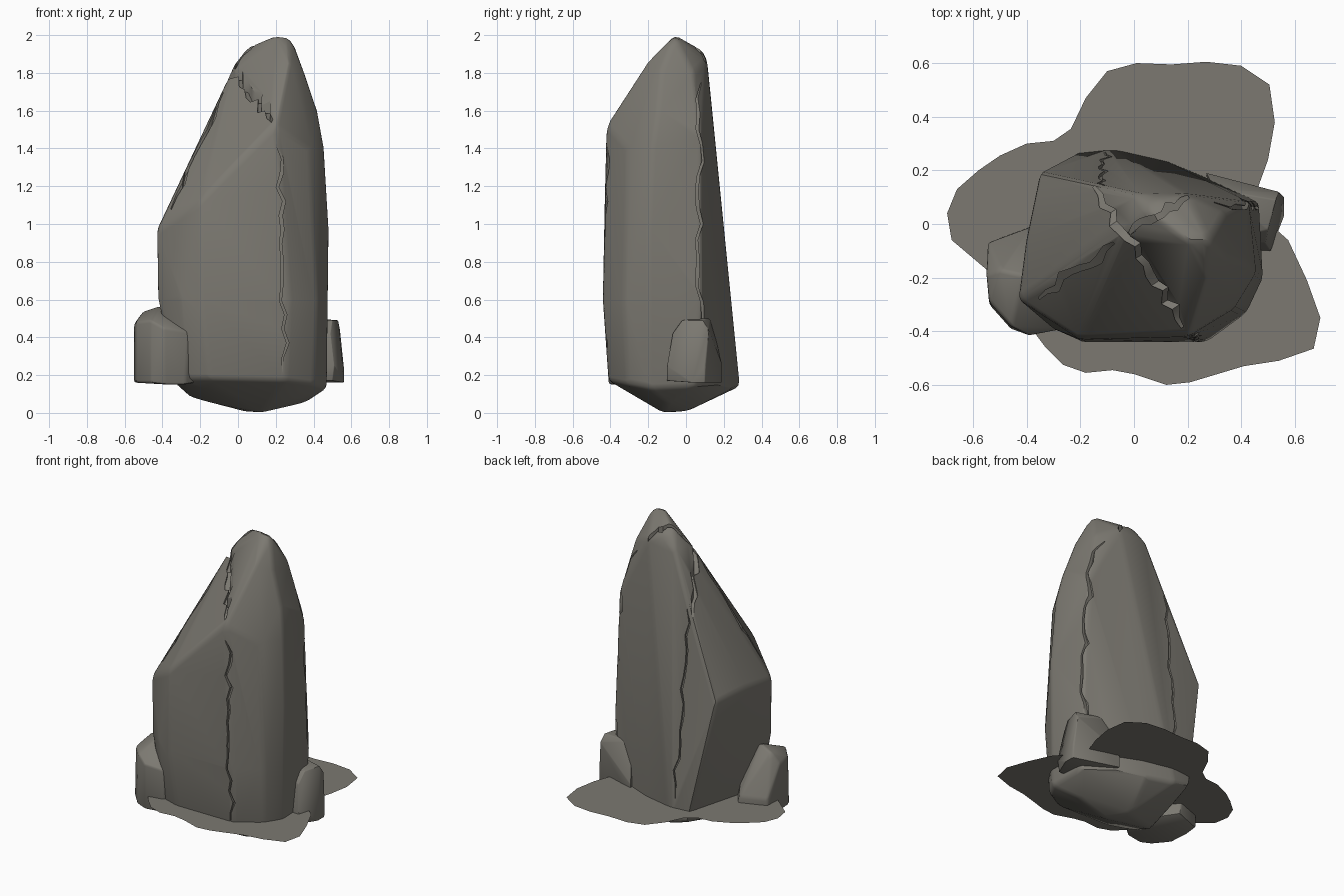
import bpy, bmesh, random
from mathutils import Vector
from mathutils.bvhtree import BVHTree

if "Cube" in bpy.data.objects:
    bpy.data.objects.remove(bpy.data.objects["Cube"])

random.seed(4)
stone = bpy.data.materials.new("weathered_stone")
stone.diffuse_color = (0.20, 0.19, 0.165, 1)
stone.use_nodes = True
stone.node_tree.nodes["Principled BSDF"].inputs["Base Color"].default_value = stone.diffuse_color


def add_object(name, bm):
    mesh = bpy.data.meshes.new(name)
    bm.to_mesh(mesh)
    bm.free()
    ob = bpy.data.objects.new(name, mesh)
    bpy.context.collection.objects.link(ob)
    mesh.materials.append(stone)
    return ob


def apply_all(ob):
    dg = bpy.context.evaluated_depsgraph_get()
    mesh = bpy.data.meshes.new_from_object(ob.evaluated_get(dg))
    ob.modifiers.clear()
    ob.data = mesh


def hull_rock(name, corners, bevel):
    """Boulder: convex hull of its corners with rounded edges."""
    bm = bmesh.new()
    for c in corners:
        bm.verts.new(c)
    res = bmesh.ops.convex_hull(bm, input=bm.verts)
    loose = {g for g in res["geom_interior"] if isinstance(g, bmesh.types.BMVert)}
    bmesh.ops.delete(bm, geom=list(loose), context='VERTS')
    bmesh.ops.dissolve_limit(bm, angle_limit=0.07, verts=bm.verts, edges=bm.edges)
    bmesh.ops.recalc_face_normals(bm, faces=bm.faces)
    ob = add_object(name, bm)
    m = ob.modifiers.new("round", 'BEVEL')
    m.width, m.segments, m.limit_method, m.angle_limit = bevel, 2, 'ANGLE', 0.2
    apply_all(ob)
    return ob


def smooth(ob, angle):
    bpy.ops.object.select_all(action='DESELECT')
    bpy.context.view_layer.objects.active = ob
    ob.select_set(True)
    bpy.ops.object.shade_smooth_by_angle(angle=angle)


# Standing stone, listed from the underside to the peak
underside = [(.13, -.12, 0), (.04, 0, .005), (-.25, -.15, .08), (.35, -.1, .05)]
foot = [(-.34, -.26, .16), (-.27, -.37, .18), (-.15, -.41, .18), (.25, -.41, .17),
        (.40, -.31, .15), (.47, -.2, .13), (.46, .05, .14), (.28, .17, .15),
        (.1, .245, .13), (-.08, .285, .14), (-.2, .27, .17)]
middle = [(-.425, -.28, .6), (-.3, -.39, .6), (-.2, -.44, .6), (.27, -.44, .6),
          (.42, -.33, .6), (.485, -.2, .55), (.465, .08, .6),
          (-.43, -.28, .97), (-.40, -.05, .99), (-.35, .19, .97), (.48, -.2, 1.0)]
shoulder = [(.2, -.42, 1.52), (-.2, -.43, 1.12), (.455, -.18, 1.4), (.43, .08, 1.45),
            (.38, -.31, 1.4), (.42, -.15, 1.6), (.35, -.13, 1.81), (.34, .04, 1.8)]
peak = [(.2, -.06, 2.0), (.28, -.06, 1.99), (.27, -.2, 1.86), (.05, .05, 1.935),
        (.1, .09, 1.915), (0, .115, 1.84), (.2, .11, 1.87), (-.02, -.02, 1.845)]
monolith = hull_rock("standing_stone", underside + foot + middle + shoulder + peak, .022)

# Surface lookup for placing the cracks
bm = bmesh.new()
bm.from_mesh(monolith.data)
surface = BVHTree.FromBMesh(bm)
bm.free()


def crack_cutter(name, start, end, direction, depth, width, steps):
    """Jagged trench that follows the surface hit along a direction."""
    d = Vector(direction)
    start, end = Vector(start), Vector(end)
    side = (end - start).cross(d).normalized()
    rows = []
    bm = bmesh.new()
    for i in range(steps + 1):
        p = start.lerp(end, i / steps) + side * random.uniform(-.018, .018)
        hit = surface.ray_cast(p - d * 3, d)[0]
        if hit is None:
            continue
        taper = min(1, .35 + min(i, steps - i) / 3)
        w = side * width * taper * random.uniform(.35, .65)
        lo, hi = hit + d * depth * taper, hit - d * .08
        rows.append([bm.verts.new(v) for v in (lo - w, lo + w, hi + w, hi - w)])
    for a, b in zip(rows, rows[1:]):
        for k in range(4):
            bm.faces.new((a[k], a[(k + 1) % 4], b[(k + 1) % 4], b[k]))
    bm.faces.new(rows[0])
    bm.faces.new(rows[-1][::-1])
    bmesh.ops.recalc_face_normals(bm, faces=bm.faces)
    ob = add_object(name, bm)
    ob.hide_render = True
    return ob


# Cracks across the top and down the sides
down, back, left, front = (0, 0, -1), (0, 1, 0), (-1, 0, 0), (0, -1, 0)
cracks = [((-.36, -.27, 0), (-.07, -.08, 0), down, .04, .028, 9),
          ((-.02, -.03, 0), (.21, .09, 0), down, .04, .03, 9),
          ((-.15, .14, 0), (.19, -.38, 0), down, .04, .03, 16),
          ((.22, 0, 1.42), (.25, 0, .22), back, .015, .014, 16),
          ((0, .075, 1.75), (0, .07, .25), left, .015, .014, 18),
          ((-.12, 0, 1.5), (-.1, 0, .3), front, .012, .012, 14)]
for i, c in enumerate(cracks):
    cutter = crack_cutter("crack_cutter_%d" % i, *c)
    m = monolith.modifiers.new("crack", 'BOOLEAN')
    m.operation, m.solver, m.object = 'DIFFERENCE', 'EXACT', cutter
    apply_all(monolith)
    bpy.data.objects.remove(cutter)
smooth(monolith, .6)

# Small boulders leaning on the foot
left_boulder = hull_rock("left_boulder", [
    (-.54, -.3, .16), (-.55, -.17, .16), (-.46, -.39, .16), (-.39, -.41, .15),
    (-.28, -.39, .15), (-.18, -.3, .17), (-.54, -.07, .16), (-.36, 0, .16),
    (-.55, -.19, .47), (-.54, -.29, .48), (-.46, -.38, .49), (-.39, -.415, .45),
    (-.26, -.39, .43), (-.2, -.3, .38), (-.5, -.17, .54), (-.41, -.19, .57),
    (-.545, -.07, .28), (-.38, -.01, .28)], .03)
right_boulder = hull_rock("right_boulder", [
    (.5, -.1, .17), (.3, -.09, .17), (.51, -.1, .25), (.56, .1, .16), (.27, .19, .16),
    (.56, .1, .25), (.27, .19, .26), (.56, .03, .16), (.49, -.07, .42), (.34, -.06, .44),
    (.5, -.02, .49), (.53, .09, .49), (.3, .13, .51), (.54, .12, .44)], .02)
for rock in (left_boulder, right_boulder):
    smooth(rock, .6)

# Flat earth patch around the foot
outline = [(-.697, .04), (-.66, .13), (-.58, .2), (-.5, .255), (-.4, .3), (-.3, .31),
           (-.235, .355), (-.18, .47), (-.1, .57), (.01, .6), (.14, .595), (.27, .605),
           (.4, .59), (.505, .52), (.525, .38), (.5, .24), (.46, .13), (.53, -.02),
           (.575, -.06), (.645, -.21), (.695, -.35), (.67, -.465), (.54, -.51),
           (.41, -.53), (.21, -.59), (.12, -.6), (0, -.56), (-.08, -.545),
           (-.18, -.555), (-.265, -.525), (-.33, -.46), (-.39, -.38), (-.47, -.28),
           (-.55, -.17), (-.68, -.06)]
bm = bmesh.new()
face = bm.faces.new([bm.verts.new((x, y, .24)) for x, y in outline])
face.normal_update()
if face.normal.z < 0:
    face.normal_flip()
add_object("ground_patch", bm)
